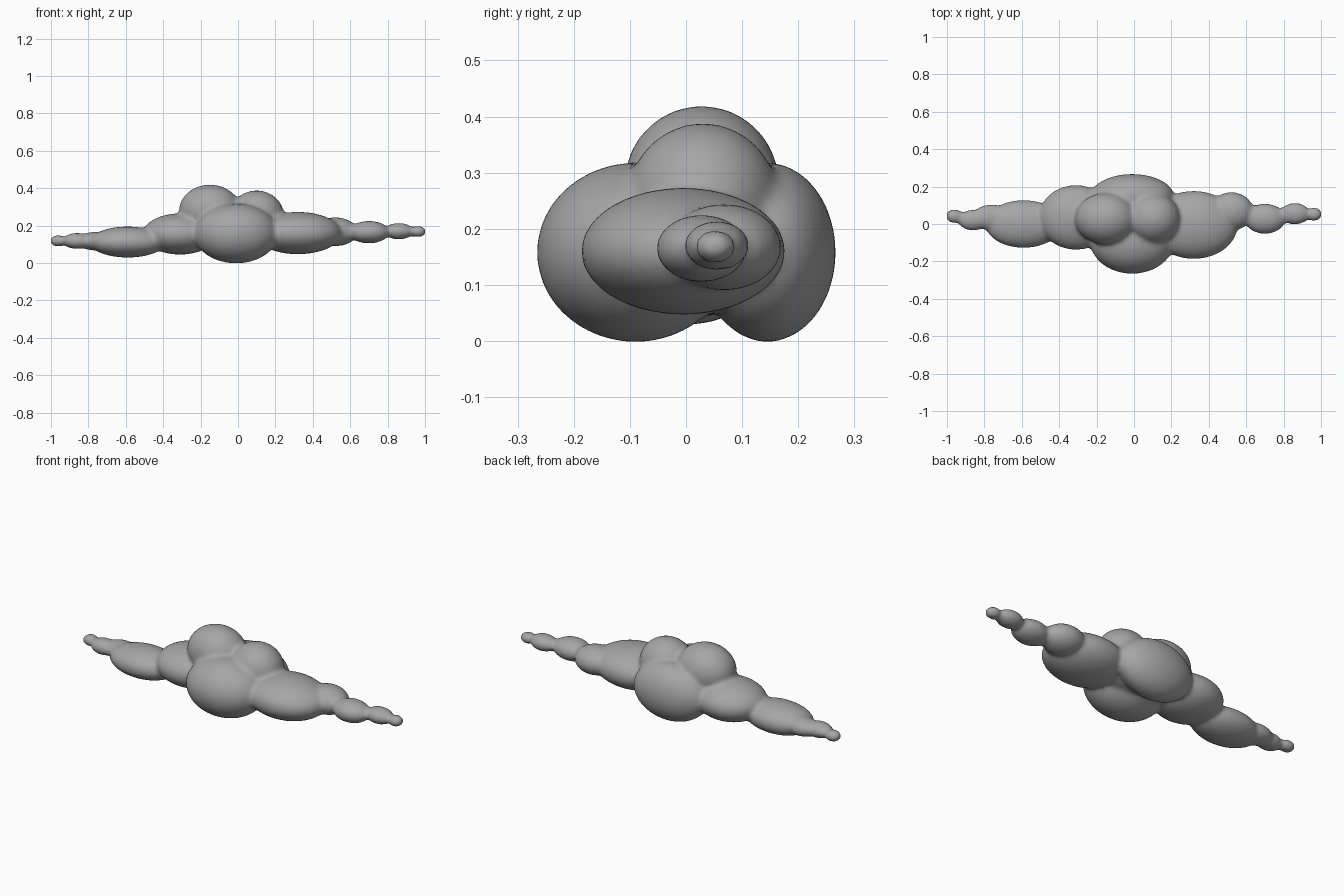
import bpy
import bmesh
from mathutils import Matrix, Vector

cube = bpy.data.objects.get("Cube")
if cube:
    bpy.data.objects.remove(cube, do_unlink=True)

grey = bpy.data.materials.new("cloud grey")
grey.use_nodes = True
colour = (0.38, 0.38, 0.38, 1)
grey.diffuse_color = colour
grey.node_tree.nodes["Principled BSDF"].inputs["Base Color"].default_value = colour

# Each puff is a centre and three radii
body = [
    ((-0.01, -0.09, 0.158), (0.225, 0.176, 0.16)),   # front puff
    ((-0.01, 0.145, 0.158), (0.225, 0.122, 0.16)),   # back puff
    ((0.0, 0.03, 0.18), (0.27, 0.15, 0.13)),         # core
]
crown = [
    ((-0.15, 0.028, 0.28), (0.165, 0.138, 0.139)),
    ((0.1, 0.03, 0.25), (0.147, 0.135, 0.138)),
]
left_arm = [
    ((0.32, -0.005, 0.16), (0.235, 0.182, 0.113)),
    ((0.52, 0.068, 0.167), (0.12, 0.102, 0.077)),
    ((0.7, 0.028, 0.165), (0.11, 0.081, 0.06)),
    ((0.86, 0.055, 0.17), (0.08, 0.058, 0.044)),
    ((0.962, 0.052, 0.168), (0.044, 0.037, 0.03)),
]
right_arm = [
    ((-0.31, 0.035, 0.155), (0.2, 0.173, 0.11)),
    ((-0.59, 0.0, 0.112), (0.205, 0.128, 0.083)),
    ((-0.76, 0.035, 0.117), (0.105, 0.07, 0.05)),
    ((-0.86, 0.02, 0.118), (0.08, 0.056, 0.043)),
    ((-0.96, 0.042, 0.118), (0.046, 0.038, 0.031)),
]

# Gather all puffs in one mesh
bm = bmesh.new()
for centre, radii in body + crown + left_arm + right_arm:
    place = Matrix.Translation(centre) @ Matrix.Diagonal(Vector(radii)).to_4x4()
    bmesh.ops.create_icosphere(bm, subdivisions=4, radius=1, matrix=place)
mesh = bpy.data.meshes.new("cloud")
bm.to_mesh(mesh)
bm.free()
mesh.materials.append(grey)
cloud = bpy.data.objects.new("cloud", mesh)
bpy.context.collection.objects.link(cloud)

# Merge the puffs into one skin and soften the creases
remesh = cloud.modifiers.new("merge", "REMESH")
remesh.mode = "VOXEL"
remesh.voxel_size = 0.012
remesh.use_smooth_shade = True
soften = cloud.modifiers.new("soften", "SMOOTH")
soften.factor = 0.5
soften.iterations = 5
